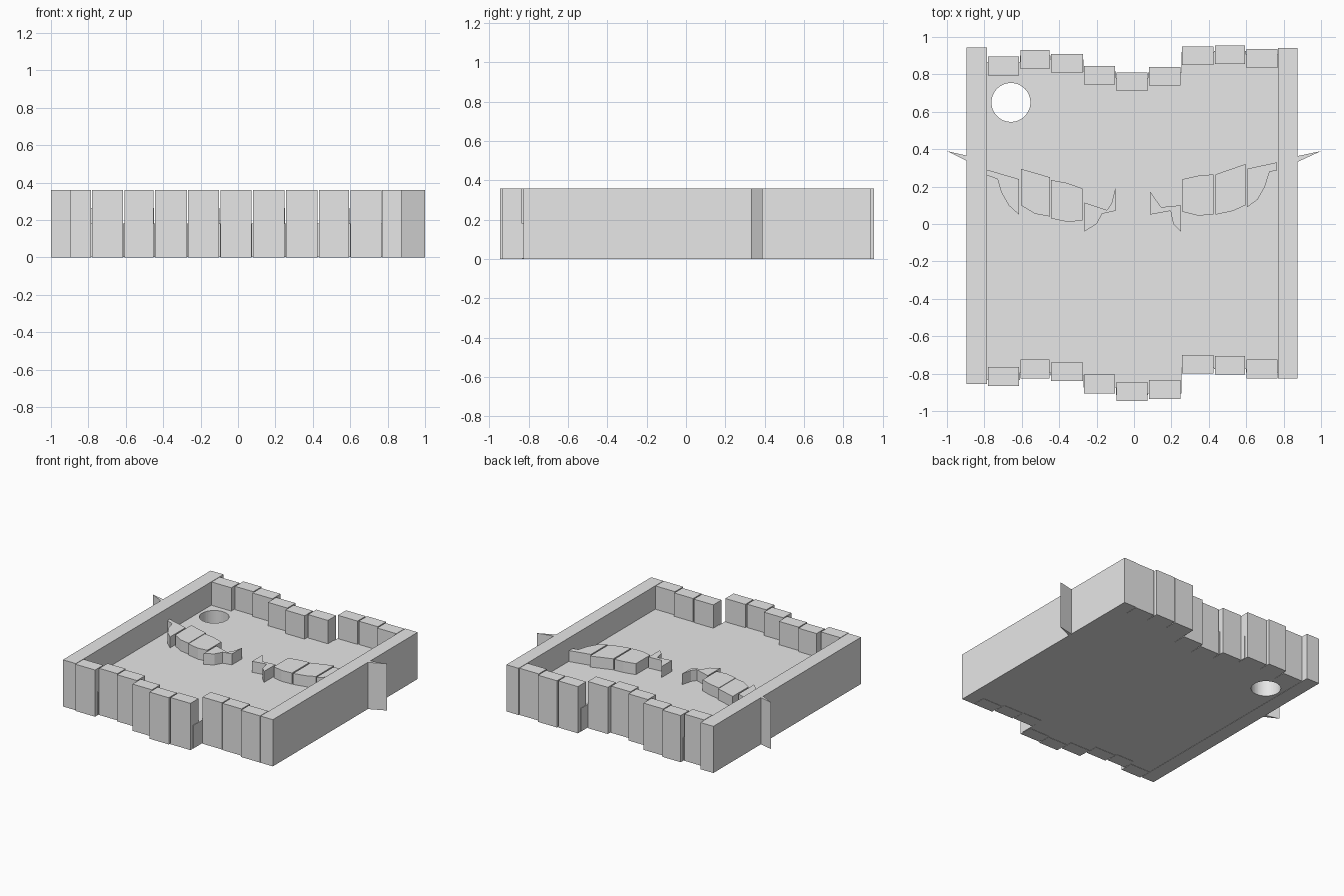
import bpy, bmesh

cube = bpy.data.objects.get("Cube")
if cube:
    bpy.data.objects.remove(cube, do_unlink=True)

grey = bpy.data.materials.new("plain grey")
grey.use_nodes = True
grey.diffuse_color = (0.8, 0.8, 0.8, 1)
grey.node_tree.nodes["Principled BSDF"].inputs["Base Color"].default_value = grey.diffuse_color

TOP = 0.36      # rim height
FLOOR = 0.18    # floor plate height
EYE = 0.265     # height of the raised eye pieces


def prism(name, outline, z0, z1):
    """Extrude a flat outline between two heights."""
    bm = bmesh.new()
    face = bm.faces.new([bm.verts.new((x, y, z0)) for x, y in outline])
    new = bmesh.ops.extrude_face_region(bm, geom=[face])["geom"]
    for v in new:
        if isinstance(v, bmesh.types.BMVert):
            v.co.z = z1
    bmesh.ops.recalc_face_normals(bm, faces=bm.faces)
    mesh = bpy.data.meshes.new(name)
    bm.to_mesh(mesh)
    bm.free()
    mesh.materials.append(grey)
    obj = bpy.data.objects.new(name, mesh)
    bpy.context.collection.objects.link(obj)
    return obj


def box(name, x0, x1, y0, y1, z0, z1):
    return prism(name, [(x0, y0), (x1, y0), (x1, y1), (x0, y1)], z0, z1)


# Side walls
box("right_wall", -0.895, -0.785, -0.855, 0.945, 0, TOP)
box("left_wall", 0.77, 0.875, -0.825, 0.94, 0, TOP)

# Stepped rows of blocks along the front and back edges
edges = [-0.785, -0.61, -0.447, -0.27, -0.097, 0.075, 0.253, 0.428, 0.598, 0.77]
front_y = [-0.865, -0.825, -0.84, -0.905, -0.945, -0.935, -0.8, -0.805, -0.825]
back_y = [0.895, 0.93, 0.91, 0.845, 0.81, 0.84, 0.95, 0.955, 0.935]
DEPTH, GAP = 0.1, 0.004
for i, (f, b) in enumerate(zip(front_y, back_y)):
    x0, x1 = edges[i] + GAP, edges[i + 1] - GAP
    box(f"front_block_{i + 1}", x0, x1, f, f + DEPTH, 0, TOP)
    box(f"back_block_{i + 1}", x0, x1, b - DEPTH, b, 0, TOP)

# Floor plate whose outline follows the blocks
steps = [-0.85] + edges[1:-1] + [0.83]
outline = []
for i, f in enumerate(front_y):
    outline += [(steps[i], f + 0.03), (steps[i + 1], f + 0.03)]
for i in reversed(range(len(back_y))):
    outline += [(steps[i + 1], back_y[i] - 0.03), (steps[i], back_y[i] - 0.03)]
floor = prism("floor_plate", outline, 0.002, FLOOR)

# Round hole through the floor
bpy.ops.mesh.primitive_cylinder_add(vertices=48, radius=0.104, depth=1, location=(-0.658, 0.65, 0.1))
cutter = bpy.context.object
cutter.name = "hole_cutter"
cutter.hide_render = True
cutter.hide_set(True)
cutter.data.materials.append(grey)
cut = floor.modifiers.new("hole", "BOOLEAN")
cut.operation, cut.solver, cut.object = "DIFFERENCE", "EXACT", cutter

# Pointed fins on both sides
prism("right_fin", [(-1, 0.39), (-0.88, 0.33), (-0.88, 0.362)], 0, TOP)
prism("left_fin", [(1, 0.39), (0.87, 0.362), (0.87, 0.33)], 0, TOP)

# Raised eye pieces, each eye split into four
eyes = {
    "right_eye_outer": [(-.785, .29), (-.615, .24), (-.615, .05), (-.67, .1), (-.71, .17),
                        (-.73, .24), (-.785, .26)],
    "right_eye_middle": [(-.605, .295), (-.45, .25), (-.45, .04), (-.53, .055), (-.605, .1)],
    "right_eye_inner": [(-.445, .235), (-.36, .22), (-.275, .19), (-.275, .02), (-.35, .01),
                        (-.445, .03)],
    "right_eye_corner": [(-.265, .115), (-.145, .075), (-.12, .11), (-.1, .19), (-.1, .07),
                         (-.17, .055), (-.2, 0), (-.265, -.04)],
    "left_eye_corner": [(.085, .175), (.145, .09), (.25, .1), (.25, -.04), (.21, 0),
                        (.195, .07), (.085, .05)],
    "left_eye_inner": [(.26, .24), (.35, .26), (.425, .265), (.425, .05), (.34, .045),
                       (.26, .065)],
    "left_eye_middle": [(.435, .265), (.595, .32), (.595, .1), (.53, .07), (.435, .05)],
    "left_eye_outer": [(.605, .295), (.765, .33), (.765, .285), (.725, .28), (.7, .2),
                       (.66, .13), (.605, .09)],
}
for name, shape in eyes.items():
    prism(name, shape, FLOOR - 0.05, EYE)
